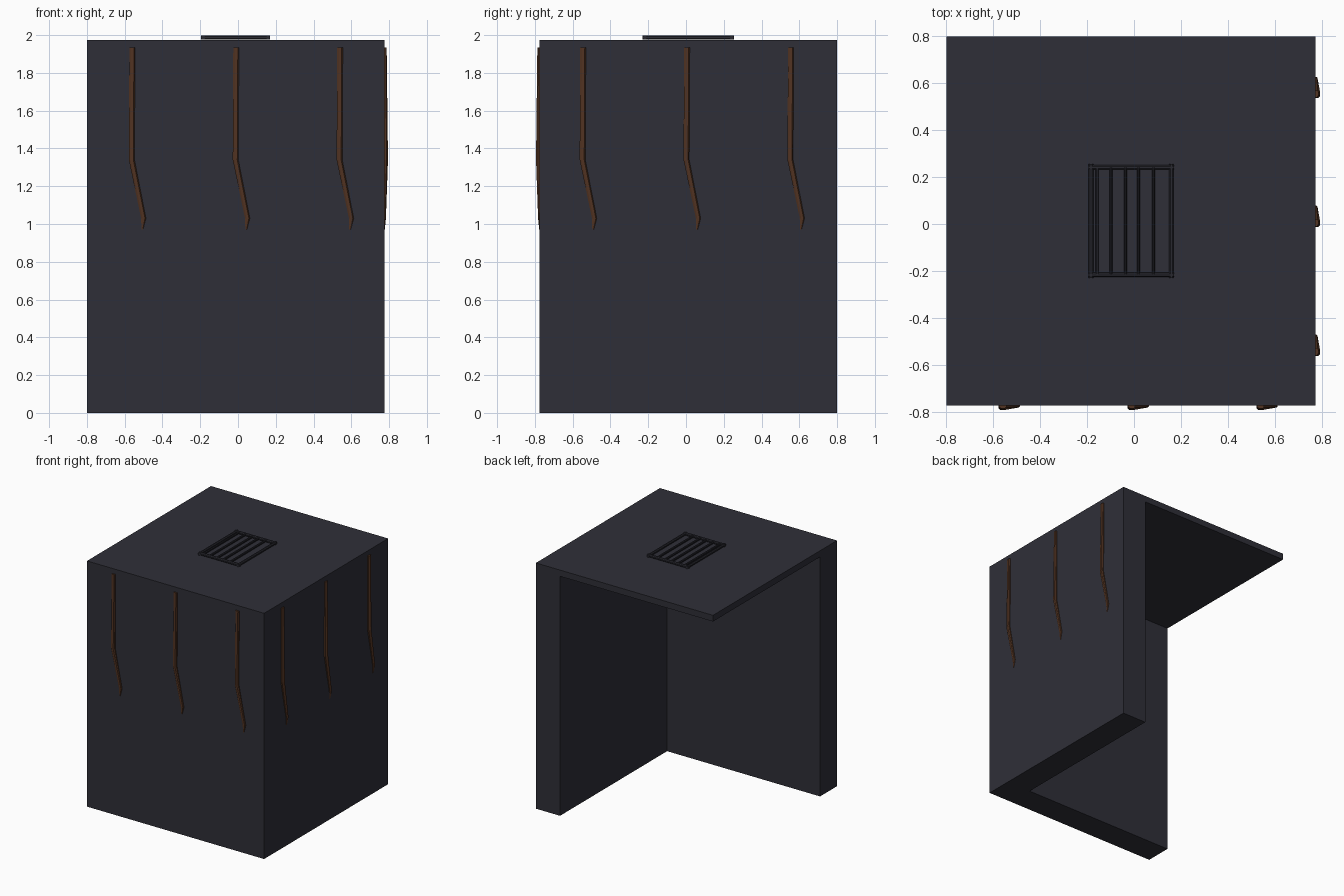
import bpy, bmesh, math
from mathutils import Vector

if "Cube" in bpy.data.objects:
    bpy.data.objects.remove(bpy.data.objects["Cube"])


def material(name, rgb):
    m = bpy.data.materials.new(name)
    m.diffuse_color = (*rgb, 1)
    m.use_nodes = True
    m.node_tree.nodes["Principled BSDF"].inputs["Base Color"].default_value = m.diffuse_color
    return m


WALL = material("dark slate", (0.028, 0.028, 0.039))
IRON = material("blackened iron", (0.022, 0.022, 0.030))
RUST = material("rust brown", (0.085, 0.034, 0.016))


def finish(name, bm, mat):
    bmesh.ops.recalc_face_normals(bm, faces=bm.faces)
    me = bpy.data.meshes.new(name)
    bm.to_mesh(me)
    bm.free()
    me.materials.append(mat)
    ob = bpy.data.objects.new(name, me)
    bpy.context.collection.objects.link(ob)
    return ob


def prism(name, outline, z0, z1, mat):
    bm = bmesh.new()
    face = bm.faces.new([bm.verts.new((x, y, z0)) for x, y in outline])
    out = bmesh.ops.extrude_face_region(bm, geom=[face])["geom"]
    top = [g for g in out if isinstance(g, bmesh.types.BMVert)]
    bmesh.ops.translate(bm, verts=top, vec=(0, 0, z1 - z0))
    return finish(name, bm, mat)


# Two walls meeting at the front right corner, and a thin roof slab
L, R, T = -0.8, 0.775, 0.215
prism("corner_walls", [(L, -R), (R, -R), (R, -L), (R - T, -L),
                       (R - T, -R + T), (L, -R + T)], 0, 1.925, WALL)
prism("roof_slab", [(L, -R), (R, -R), (R, -L), (L, -L)], 1.925, 1.975, WALL)


# Rust streaks: bent tapering strips; rows are (sideways, z, half width, depth)
STREAK = [(0, 1.935, 0.015, 0.012), (-0.003, 1.34, 0.015, 0.019),
          (0.06, 1.03, 0.013, 0.008), (0.053, 0.97, 0.004, 0.002)]


def streak(name, place):
    bm = bmesh.new()
    rings = []
    for u, z, w, d in STREAK:
        section = [(-w, -0.01), (-w, d * 0.6), (-w * 0.4, d),
                   (w * 0.6, d), (w, d * 0.5), (w, -0.01)]
        rings.append([bm.verts.new(place(u + a, z, b)) for a, b in section])
    for lo, hi in zip(rings, rings[1:]):
        for i in range(6):
            j = (i + 1) % 6
            bm.faces.new((lo[i], lo[j], hi[j], hi[i]))
    bm.faces.new(rings[0])
    bm.faces.new(rings[-1])
    finish(name, bm, RUST)


for i, c in enumerate((-0.56, -0.01, 0.54)):
    streak(f"front_rust_streak_{i}",
           lambda u, z, d: Vector((c + u, -R - d, z)))
    streak(f"right_rust_streak_{i}",
           lambda u, z, d: Vector((R + d, c + 0.015 + u, z)))


# Roof vent: frame of eight-sided rods with slimmer bars between
def rod(name, a, b, width, height):
    a, b = Vector(a), Vector(b)
    side = (b - a).normalized().cross(Vector((0, 0, 1)))
    bm = bmesh.new()
    ends = []
    for p in (a, b):
        ends.append([bm.verts.new(
            p + side * math.cos(t) * width / 2
            + Vector((0, 0, math.sin(t) * height / 2)))
            for t in [math.pi * (k + 0.5) / 4 for k in range(8)]])
    for i in range(8):
        j = (i + 1) % 8
        bm.faces.new((ends[0][i], ends[0][j], ends[1][j], ends[1][i]))
    for e in ends:
        bm.faces.new(e)
    finish(name, bm, IRON)


X0, X1, Y0, Y1, Z = -0.195, 0.17, -0.23, 0.255, 1.987
for i, x in enumerate((X0 + 0.011, X1 - 0.011)):
    rod(f"vent_frame_side_{i}", (x, Y0, Z), (x, Y1, Z), 0.022, 0.024)
for i, y in enumerate((Y0 + 0.013, Y1 - 0.013)):
    rod(f"vent_frame_end_{i}", (X0, y, Z), (X1, y, Z), 0.022, 0.024)
for i, x in enumerate((-0.157, -0.098, -0.036, 0.019, 0.083)):
    rod(f"vent_bar_{i}", (x, Y0 + 0.015, Z + 0.003),
        (x, Y1 - 0.015, Z + 0.003), 0.014, 0.02)
